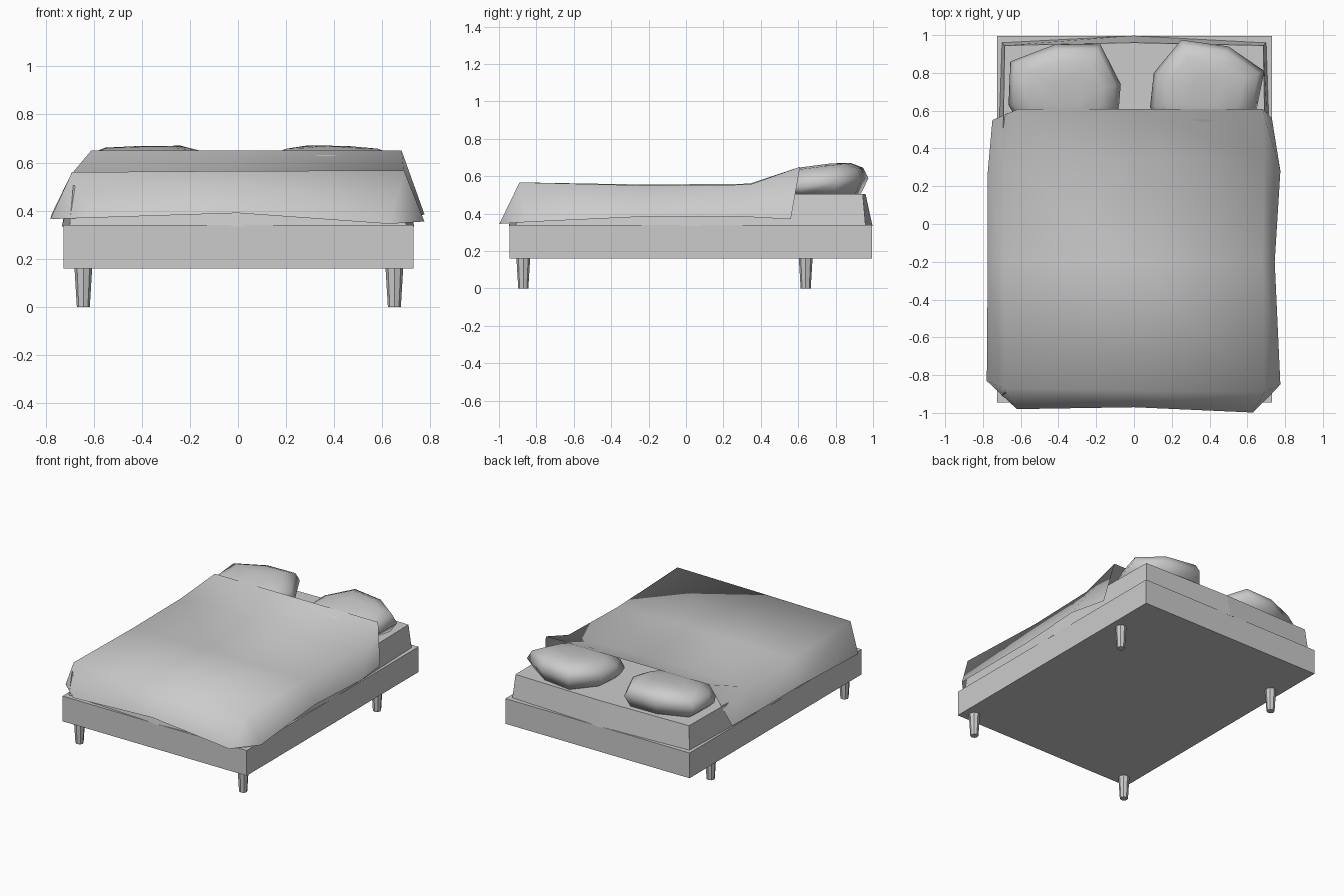
import bpy, bmesh, math

if "Cube" in bpy.data.objects:
    bpy.data.objects.remove(bpy.data.objects["Cube"])


def make(name, verts, faces, smooth=None):
    me = bpy.data.meshes.new(name)
    me.from_pydata(verts, [], faces)
    bm = bmesh.new()
    bm.from_mesh(me)
    bmesh.ops.recalc_face_normals(bm, faces=bm.faces)
    bm.to_mesh(me)
    bm.free()
    ob = bpy.data.objects.new(name, me)
    bpy.context.collection.objects.link(ob)
    if smooth:
        bpy.ops.object.select_all(action='DESELECT')
        ob.select_set(True)
        bpy.context.view_layer.objects.active = ob
        bpy.ops.object.shade_smooth_by_angle(angle=math.radians(smooth))
    return ob


def stack(name, rings, smooth=None):
    """Skin a stack of closed rings and cap both ends."""
    n = len(rings[0])
    faces = [tuple(range(n)), tuple(range((len(rings) - 1) * n, len(rings) * n))]
    for k in range(len(rings) - 1):
        for i in range(n):
            j = (i + 1) % n
            faces.append((k * n + i, k * n + j, (k + 1) * n + j, (k + 1) * n + i))
    return make(name, [p for r in rings for p in r], faces, smooth)


# Box base
rect = [(-.725, -.945), (.73, -.945), (.73, .995), (-.725, .995)]
stack("bed_base", [[(x, y, z) for x, y in rect] for z in (.16, .34)])

# Tapered legs
for yn, y0 in (("front", -.87), ("rear", .64)):
    for xn, x0 in (("left", -.643), ("right", .65)):
        rings = []
        for r, z in ((.027, 0), (.037, .165)):
            rings.append([(x0 + r * math.cos(i * math.pi / 4),
                           y0 + r * math.sin(i * math.pi / 4), z) for i in range(8)])
        stack(f"{yn}_{xn}_leg", rings)


# Mattress with slightly bowed sides
def bowed(hx, hy, bx, by, z, cy=.025):
    pts = [(-hx, -hy), (0, -by), (hx, -hy), (bx, 0), (hx, hy), (0, by), (-hx, hy), (-bx, 0)]
    return [(x, y + cy, z) for x, y in pts]


stack("mattress", [bowed(.70, .935, .732, .972, .335), bowed(.685, .92, .70, .935, .505)])

# Draped blanket: rows from head to foot, hem / top edge / centre / top edge / hem
rows = [
    [(-.75, .55, .37), (-.61, .61, .65), (0, .61, .65), (.68, .61, .65), (.73, .56, .37)],
    [(-.775, .27, .385), (-.69, .34, .555), (0, .34, .56), (.69, .34, .555), (.775, .28, .385)],
    [(-.775, -.2, .385), (-.69, -.2, .55), (0, -.2, .555), (.68, -.2, .55), (.745, -.2, .385)],
    [(-.78, -.83, .365), (-.69, -.87, .56), (0, -.88, .565), (.69, -.89, .567), (.775, -.85, .355)],
    [(-.62, -.98, .37), (0, -.97, .39), (.63, -.998, .345)],
]
faces = [(r * 5 + c, r * 5 + c + 1, r * 5 + c + 6, r * 5 + c + 5) for r in range(3) for c in range(4)]
faces += [(16, 17, 21, 20), (17, 18, 22, 21), (15, 16, 20), (18, 19, 22)]
make("blanket", [p for r in rows for p in r], faces, 110)


# Pillows: puffed outlines, rising toward the head end
def pillow(name, outline):
    cx = sum(p[0] for p in outline) / len(outline)
    cy = sum(p[1] for p in outline) / len(outline)
    rings = []
    for s, z in ((.55, .475), (.86, .505), (1, .56), (.90, .62), (.66, .655), (.3, .665)):
        ring = []
        for x, y in outline:
            yy = cy + (y - cy) * s
            tilt = .13 * (yy - .75) if z > .53 else 0
            ring.append((cx + (x - cx) * s, yy, z + tilt))
        rings.append(ring)
    stack(name, rings, 75)


pillow("left_pillow", [(-.58, .49), (-.36, .47), (-.15, .49), (-.08, .61), (-.07, .74),
                       (-.18, .955), (-.42, .95), (-.655, .86), (-.665, .63)])
pillow("right_pillow", [(.14, .49), (.36, .47), (.58, .49), (.65, .61), (.69, .81),
                        (.50, .94), (.25, .975), (.105, .80), (.085, .62)])
